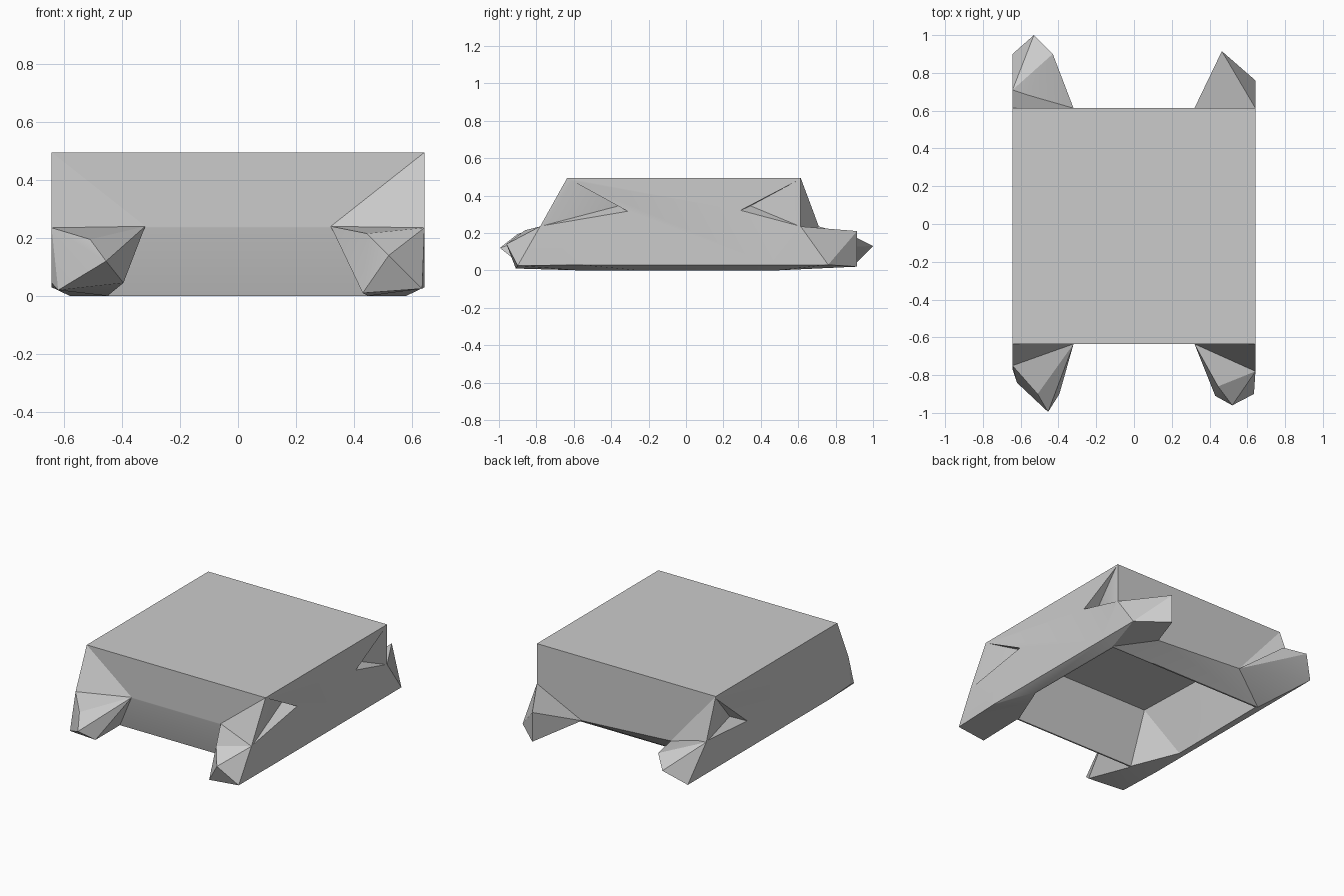
import bpy
import bmesh

cube = bpy.data.objects.get("Cube")
if cube:
    bpy.data.objects.remove(cube, do_unlink=True)

grey = bpy.data.materials.new("plain_grey")
grey.use_nodes = True
tone = (0.6, 0.6, 0.6, 1.0)
grey.diffuse_color = tone
grey.node_tree.nodes["Principled BSDF"].inputs["Base Color"].default_value = tone

W = 0.643            # half width of the body
TOP, KNEE, RIM = 0.495, 0.235, 0.03
FRONT, BACK = -0.635, 0.613


def hull(name, points):
    """Convex faceted solid around a few corner points."""
    bm = bmesh.new()
    for p in points:
        bm.verts.new(p)
    bmesh.ops.convex_hull(bm, input=bm.verts)
    loose = [v for v in bm.verts if not v.link_faces]
    bmesh.ops.delete(bm, geom=loose, context="VERTS")
    bmesh.ops.dissolve_limit(bm, angle_limit=0.01, verts=bm.verts, edges=bm.edges)
    bmesh.ops.recalc_face_normals(bm, faces=bm.faces)
    mesh = bpy.data.meshes.new(name)
    bm.to_mesh(mesh)
    bm.free()
    mesh.materials.append(grey)
    ob = bpy.data.objects.new(name, mesh)
    bpy.context.collection.objects.link(ob)
    return ob


def both(points):
    """Points on both sides of the middle plane."""
    return [(s * x, y, z) for x, y, z in points for s in (1, -1)]


def combine(target, tool, operation):
    """Apply a boolean and drop the tool."""
    mod = target.modifiers.new(operation, "BOOLEAN")
    mod.operation = operation
    mod.solver = "EXACT"
    mod.object = tool
    tool.hide_render = True
    bpy.context.view_layer.objects.active = target
    bpy.ops.object.modifier_apply(modifier=mod.name)
    bpy.data.objects.remove(tool, do_unlink=True)


# inner roots of the back feet, where the back wall turns under
ROOT_L, ROOT_R = (0.32, BACK, 0.08), (-0.32, BACK, 0.12)

# main block, tucked in along the bottom rim
body = hull("body", [ROOT_L, ROOT_R] + both([
    (W, FRONT, TOP), (W, BACK, TOP), (W, FRONT, KNEE), (W, BACK, KNEE),
    (W, 0.48, RIM), (W, -0.57, RIM),
    (0.45, -0.57, 0), (0.58, -0.25, 0), (0.575, 0.485, 0)]))

# sloped shoulders above the knees, then four irregular faceted feet
limbs = {
    "front_left_shoulder": [
        (W, FRONT, TOP), (0.32, FRONT, 0.24), (W, -0.78, KNEE), (W, -0.55, KNEE)],
    "front_right_shoulder": [
        (-W, FRONT, TOP), (-0.32, FRONT, 0.24), (-W, -0.75, KNEE), (-W, -0.55, KNEE)],
    "back_right_shoulder": [
        (-W, BACK, TOP), ROOT_R, (-W, 0.71, KNEE), (-W, 0.55, KNEE)],
    "front_left_foot": [
        (0.32, FRONT, 0.24), (W, -0.78, KNEE), (W, -0.55, KNEE),
        (0.52, -0.96, 0.14), (0.445, -0.86, 0.215), (0.635, -0.9, 0.025),
        (0.43, -0.91, 0.01), (0.45, -0.57, 0), (W, -0.55, RIM)],
    "front_right_foot": [
        (-0.32, FRONT, 0.24), (-W, -0.75, KNEE), (-W, -0.55, KNEE),
        (-W, -0.77, 0.045), (-0.62, -0.84, 0.02), (-0.51, -0.9, 0.195),
        (-0.455, -0.995, 0.12), (-0.395, -0.9, 0.045), (-0.45, -0.57, 0),
        (-W, -0.55, RIM)],
    "back_left_foot": [
        (W, BACK, KNEE), (0.465, 0.915, 0.21), (0.465, 0.915, 0.02),
        (W, 0.76, RIM), ROOT_L, (0.575, 0.485, 0), (W, 0.45, RIM)],
    "back_right_foot": [
        (-W, 0.71, KNEE), (-W, 0.55, KNEE), ROOT_R,
        (-0.53, 1.0, 0.13), (-W, 0.9, RIM), (-0.43, 0.9, 0.18),
        (-0.575, 0.485, 0), (-W, 0.45, RIM)],
}
for name, points in limbs.items():
    combine(body, hull(name, points), "UNION")

# deep hollow underside, closed all round by the bottom rim
outline = [(0.445, -0.56), (0.57, -0.25), (0.565, 0.475)]
cavity = both([(0.46, -0.45, 0.35), (0.49, 0.42, 0.35)]
              + [(x, y, z) for x, y in outline for z in (0, -0.1)])
combine(body, hull("cavity_cutter", cavity), "DIFFERENCE")

# shallow creased notches in the side walls: shoulder, tip, knee, dent
OUT = W + 0.003
notches = [
    [(OUT, -0.62, 0.485), (OUT, -0.31, 0.315), (OUT, -0.78, KNEE), (0.57, -0.36, 0.345)],
    [(OUT, 0.605, 0.485), (OUT, 0.29, 0.32), (OUT, 0.61, KNEE), (0.57, 0.345, 0.345)],
    [(-OUT, 0.615, 0.485), (-OUT, 0.285, 0.21), (-OUT, 0.7, 0.24), (-0.58, 0.38, 0.26)],
]
for points in notches:
    combine(body, hull("notch_cutter", points), "DIFFERENCE")

bpy.ops.object.select_all(action="DESELECT")
body.select_set(True)
bpy.context.view_layer.objects.active = body
bpy.ops.object.shade_smooth_by_angle(angle=0.3)
